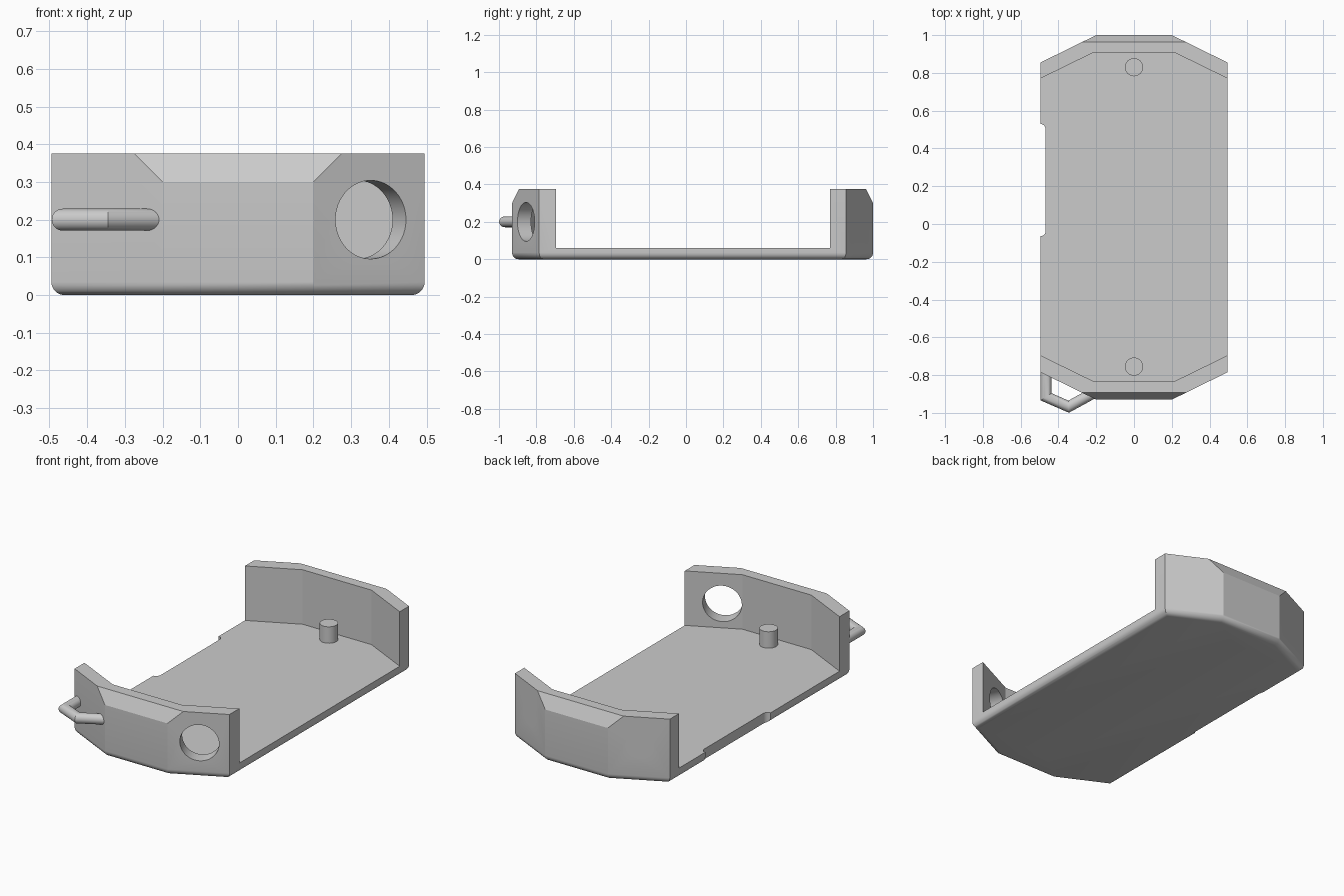
import bpy, bmesh, math
from mathutils import Vector

if "Cube" in bpy.data.objects:
    bpy.data.objects.remove(bpy.data.objects["Cube"], do_unlink=True)

grey = bpy.data.materials.new("light grey plastic")
grey.use_nodes = True
grey.diffuse_color = (0.6, 0.6, 0.6, 1)
grey.node_tree.nodes["Principled BSDF"].inputs["Base Color"].default_value = (0.6, 0.6, 0.6, 1)


def make(name, bm):
    bmesh.ops.recalc_face_normals(bm, faces=bm.faces)
    mesh = bpy.data.meshes.new(name)
    bm.to_mesh(mesh)
    bm.free()
    mesh.materials.append(grey)
    obj = bpy.data.objects.new(name, mesh)
    bpy.context.collection.objects.link(obj)
    return obj


def prism(points, z0, z1):
    bm = bmesh.new()
    base = bm.faces.new([bm.verts.new((x, y, z0)) for x, y in points])
    top = bmesh.ops.extrude_face_region(bm, geom=[base])["geom"]
    bmesh.ops.translate(bm, vec=(0, 0, z1 - z0), verts=[v for v in top if isinstance(v, bmesh.types.BMVert)])
    bmesh.ops.recalc_face_normals(bm, faces=bm.faces)
    return bm


def cylinder(name, start, end, radius, sides=48):
    start, end = Vector(start), Vector(end)
    axis = end - start
    bm = bmesh.new()
    bmesh.ops.create_cone(bm, cap_ends=True, segments=sides, radius1=radius, radius2=radius, depth=axis.length)
    rot = axis.to_track_quat('Z', 'Y')
    for v in bm.verts:
        v.co = rot @ v.co + (start + end) / 2
    return make(name, bm)


def activate(obj):
    bpy.ops.object.select_all(action='DESELECT')
    obj.select_set(True)
    bpy.context.view_layer.objects.active = obj


def cut(obj, cutter):
    mod = obj.modifiers.new("cut", 'BOOLEAN')
    mod.operation, mod.solver, mod.object = 'DIFFERENCE', 'EXACT', cutter
    activate(obj)
    bpy.ops.object.modifier_apply(modifier=mod.name)


def wall_hole(obj, sx, sy, z, radius, depth):
    # bore square to one of the slanted end walls
    normal = Vector((sx * 0.145, sy * 0.295, 0)).normalized()
    face = Vector((sx * 0.352, 0.035 + sy * 0.89, z))
    cutter = cylinder("bore_cutter", face + normal * 0.06, face - normal * depth, radius, 64)
    cut(obj, cutter)
    bpy.data.objects.remove(cutter, do_unlink=True)


# Tray body: eight-sided block with sloped upper end edges and rounded bottom
outline = [(-0.2, 1), (0.2, 1), (0.495, 0.855), (0.495, -0.785),
           (0.2, -0.93), (-0.2, -0.93), (-0.495, -0.785), (-0.495, 0.855)]
bm = prism(outline, 0, 0.375)
for y, side in ((1, 1), (-0.93, -1)):
    res = bmesh.ops.bisect_plane(bm, geom=bm.verts[:] + bm.edges[:] + bm.faces[:], dist=1e-5,
                                 plane_co=(0, y, 0.3), plane_no=(0, side * 0.075, 0.037), clear_outer=True)
    rim = [e for e in bm.edges if e.is_boundary]
    bmesh.ops.holes_fill(bm, edges=rim, sides=0)
bottom = [e for e in bm.edges if all(abs(v.co.z) < 1e-4 for v in e.verts)]
bmesh.ops.bevel(bm, geom=bottom, offset=0.035, segments=6, profile=0.5, affect='EDGES')
tray = make("tray_body", bm)

# Open interior between the end walls
inner = [(-0.6, 0.719), (-0.22, 0.905), (0.22, 0.905), (0.6, 0.719),
         (0.6, -0.644), (0.22, -0.83), (-0.22, -0.83), (-0.6, -0.644)]
pocket = make("pocket_cutter", prism(inner, 0.06, 0.6))

# Shallow notch with rounded corners in the right edge
arc = [(math.cos(t * math.pi / 12) * 0.028, math.sin(t * math.pi / 12) * 0.028) for t in range(7)]
notch_points = [(-0.496 + a, 0.502 + b) for a, b in arc] + [(-0.6, 0.53), (-0.6, -0.065)]
notch_points += [(-0.496 + a, -0.037 - b) for a, b in reversed(arc)]
notch = make("notch_cutter", prism(notch_points, -0.1, 0.2))
for cutter in (pocket, notch):
    cut(tray, cutter)
    bpy.data.objects.remove(cutter, do_unlink=True)

# Connector hole at the front, counterbored holes at the back
wall_hole(tray, 1, -1, 0.2, 0.104, 0.13)
wall_hole(tray, 1, -1, 0.2, 0.11, 0.012)
for sx in (-1, 1):
    wall_hole(tray, sx, 1, 0.21, 0.034, 0.13)
    wall_hole(tray, sx, 1, 0.21, 0.075, 0.055)

# Screw posts with a hole through post and floor
parts = [tray]
for name, y in (("back_screw_post", 0.83), ("front_screw_post", -0.755)):
    post = cylinder(name, (0, y, 0.05), (0, y, 0.155), 0.048)
    bore = cylinder("screw_cutter", (0, y, -0.1), (0, y, 0.3), 0.018, 24)
    cut(post, bore)
    cut(tray, bore)
    bpy.data.objects.remove(bore, do_unlink=True)
    parts.append(post)

# Strap loop: round bar with mitred corners
path = [Vector(p) for p in ((-0.465, -0.75), (-0.465, -0.915), (-0.346, -0.967), (-0.2, -0.887))]
bm = bmesh.new()
rings = []
for i, p in enumerate(path):
    before = (p - path[i - 1]).normalized() if i else (path[1] - p).normalized()
    after = (path[i + 1] - p).normalized() if i < len(path) - 1 else before
    n1, n2 = Vector((-before.y, before.x)), Vector((-after.y, after.x))
    miter = (n1 + n2) / (1 + n1.dot(n2))
    ring = []
    for k in range(32):
        a = k * math.tau / 32
        q = p + miter * math.cos(a) * 0.029
        ring.append(bm.verts.new((q.x, q.y, 0.2 + math.sin(a) * 0.029)))
    rings.append(ring)
for r1, r2 in zip(rings, rings[1:]):
    for k in range(32):
        j = (k + 1) % 32
        bm.faces.new((r1[k], r1[j], r2[j], r2[k]))
bm.faces.new(rings[0])
bm.faces.new(rings[-1])
parts.append(make("strap_loop", bm))

for obj in parts:
    activate(obj)
    bpy.ops.object.shade_smooth_by_angle(angle=math.radians(25))
